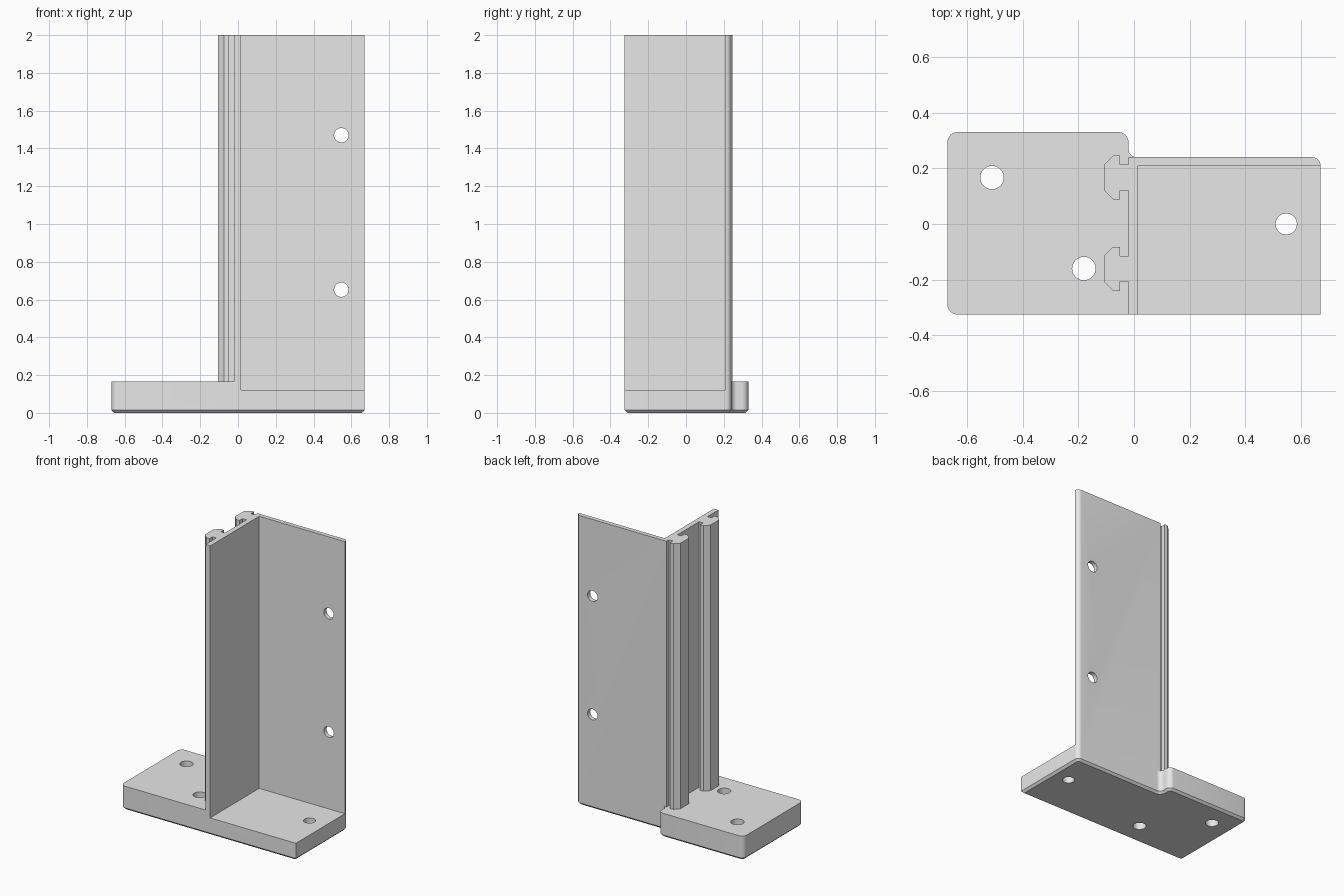
import bpy
import bmesh
from math import cos, sin, pi, radians
from mathutils import Vector, Matrix

cube = bpy.data.objects.get("Cube")
if cube:
    bpy.data.objects.remove(cube, do_unlink=True)

grey = bpy.data.materials.new("plain_grey")
grey.use_nodes = True
grey.diffuse_color = (0.8, 0.8, 0.8, 1)
grey.node_tree.nodes["Principled BSDF"].inputs["Base Color"].default_value = (0.8, 0.8, 0.8, 1)

TOP, FLOOR, STEP = 2.0, 0.12, 0.165
LEFT, RIGHT, FRONT, BACK = -0.67, 0.67, -0.325, 0.33
WALL_L, WALL_R, WALL_B = -0.02, 0.015, 0.24
CORNER, FILLET = 0.035, 0.03


def rounded(corners, steps=8):
    """Outline from (x, y, radius) right-angle corners."""
    pts = []
    for i, (x, y, r) in enumerate(corners):
        p = Vector((x, y))
        if r == 0:
            pts.append(p)
            continue
        d1 = (Vector(corners[i - 1][:2]) - p).normalized()
        d2 = (Vector(corners[(i + 1) % len(corners)][:2]) - p).normalized()
        c = p + r * (d1 + d2)
        for k in range(steps + 1):
            t = k / steps * pi / 2
            pts.append(c - r * (d2 * cos(t) + d1 * sin(t)))
    # drop repeated points where an arc meets a corner
    return [p for i, p in enumerate(pts) if (p - pts[i - 1]).length > 1e-4]


def add_object(name, bm):
    bmesh.ops.recalc_face_normals(bm, faces=bm.faces)
    mesh = bpy.data.meshes.new(name)
    bm.to_mesh(mesh)
    bm.free()
    mesh.materials.append(grey)
    obj = bpy.data.objects.new(name, mesh)
    bpy.context.collection.objects.link(obj)
    return obj


def prism(name, outline, z0, z1, chamfer=0):
    bm = bmesh.new()
    bottom = bm.faces.new([bm.verts.new((p[0], p[1], z0)) for p in outline])
    top = bmesh.ops.extrude_face_region(bm, geom=[bottom], use_keep_orig=True)["geom"]
    bmesh.ops.translate(bm, vec=(0, 0, z1 - z0),
                        verts=[g for g in top if isinstance(g, bmesh.types.BMVert)])
    bmesh.ops.recalc_face_normals(bm, faces=bm.faces)
    if chamfer:
        edges = [e for e in bm.edges if all(abs(v.co.z - z0) < 1e-5 for v in e.verts)]
        bmesh.ops.bevel(bm, geom=edges, offset=chamfer, segments=1, affect='EDGES')
    return add_object(name, bm)


def drill(name, location, radius, depth, tilt=0):
    bm = bmesh.new()
    bmesh.ops.create_cone(bm, cap_ends=True, segments=40, radius1=radius, radius2=radius,
                          depth=depth,
                          matrix=Matrix.Translation(location) @ Matrix.Rotation(tilt, 4, 'X'))
    obj = add_object(name, bm)
    obj.hide_render = True
    return obj


def combine(target, other, operation):
    """Apply a boolean and discard the other object."""
    mod = target.modifiers.new("combine", 'BOOLEAN')
    mod.operation, mod.solver, mod.object = operation, 'EXACT', other
    bpy.context.view_layer.update()
    graph = bpy.context.evaluated_depsgraph_get()
    mesh = bpy.data.meshes.new_from_object(target.evaluated_get(graph))
    target.modifiers.clear()
    target.data = mesh
    bpy.data.objects.remove(other, do_unlink=True)


# Base plate with chamfered underside
bracket = prism("bracket", rounded([
    (LEFT, FRONT, CORNER), (RIGHT, FRONT, 0), (RIGHT, WALL_B, FILLET),
    (WALL_L, WALL_B, FILLET), (WALL_L, BACK, CORNER), (LEFT, BACK, CORNER)]),
    0, FLOOR, chamfer=0.015)

# Thicker half of the base
raised_base = prism("raised_base", rounded([
    (LEFT, FRONT, CORNER), (WALL_R, FRONT, 0), (WALL_R, WALL_B, 0),
    (WALL_L, WALL_B, FILLET), (WALL_L, BACK, CORNER), (LEFT, BACK, CORNER)]),
    FLOOR, STEP)

# Upright dividing wall and back wall, as one L section
upright_walls = prism("upright_walls", rounded([
    (WALL_L, FRONT, 0), (WALL_R, FRONT, 0), (WALL_R, WALL_B - FILLET, 0),
    (RIGHT, WALL_B - FILLET, 0), (RIGHT, WALL_B, FILLET), (WALL_L, WALL_B, 0)]),
    FLOOR, TOP)

for part in (raised_base, upright_walls):
    combine(bracket, part, 'UNION')

# Screw holes through the base and the back wall
for x, y, r in [(-0.51, 0.167, 0.042), (-0.18, -0.16, 0.042), (0.547, 0, 0.038)]:
    combine(bracket, drill("base_drill", (x, y, 0.1), r, 0.4), 'DIFFERENCE')
for z in (0.652, 1.47):
    combine(bracket, drill("wall_drill", (0.547, 0.225, z), 0.038, 0.2, pi / 2), 'DIFFERENCE')

# Merge flat seams left between the joined parts
bm = bmesh.new()
bm.from_mesh(bracket.data)
bmesh.ops.remove_doubles(bm, verts=bm.verts, dist=1e-5)
bmesh.ops.dissolve_limit(bm, angle_limit=radians(0.5), verts=bm.verts, edges=bm.edges)
bm.to_mesh(bracket.data)
bm.free()

# Two T-shaped rails along the dividing wall
half = [(WALL_L, 0.046), (-0.05, 0.046), (-0.05, 0.079), (-0.075, 0.079), (-0.107, 0.047)]
section = half + [(x, -y) for x, y in reversed(half)]
rails = [prism(name, [(x, y + yc) for x, y in section], STEP, TOP)
         for name, yc in (("front_rail", -0.161), ("back_rail", 0.167))]

# Smooth the rounded corners, keep the rest sharp
bpy.ops.object.select_all(action='DESELECT')
for obj in [bracket] + rails:
    obj.select_set(True)
bpy.context.view_layer.objects.active = bracket
bpy.ops.object.shade_smooth_by_angle(angle=radians(30))
